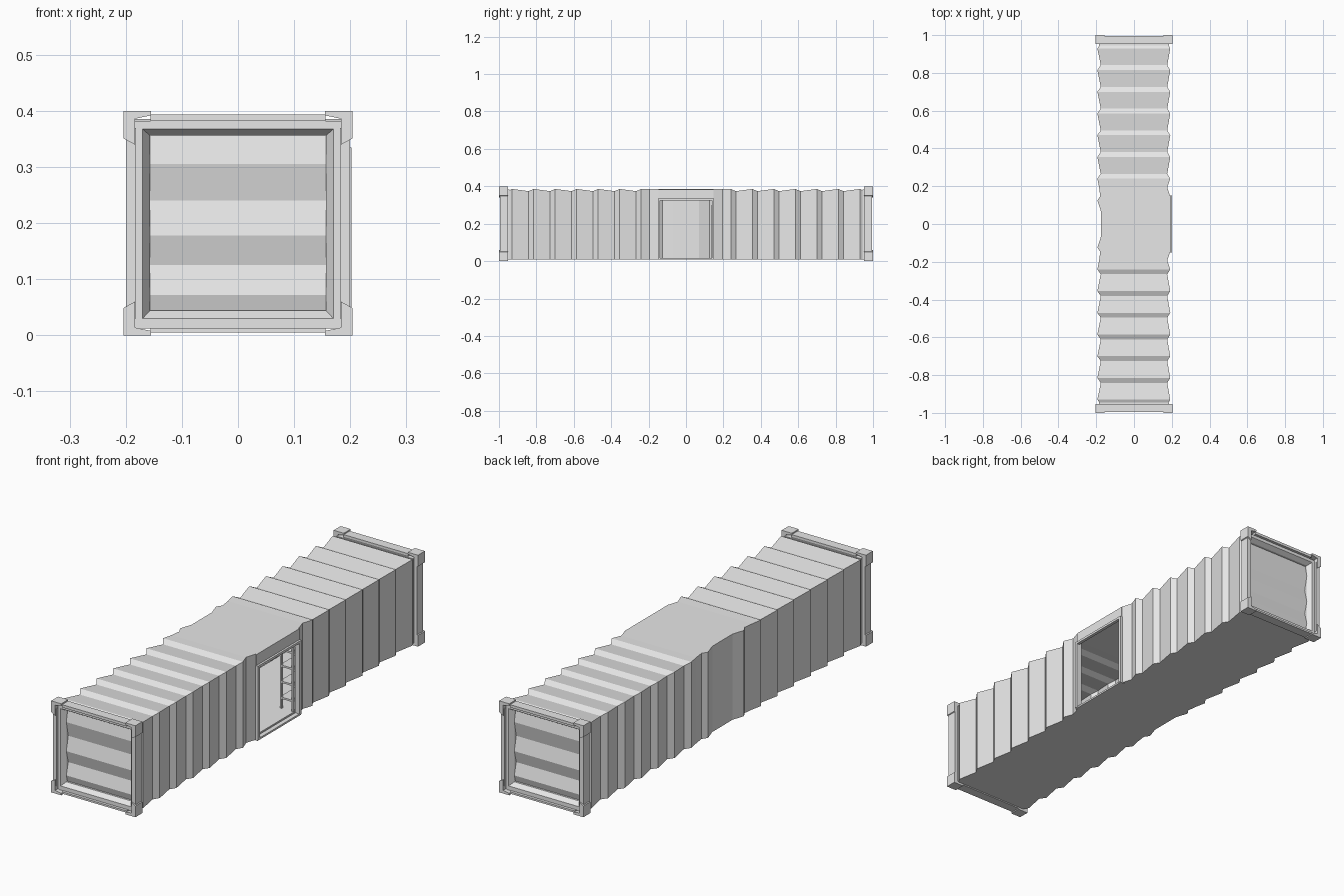
import bpy
import bmesh

if "Cube" in bpy.data.objects:
    bpy.data.objects.remove(bpy.data.objects["Cube"])

grey = bpy.data.materials.new("light_grey")
grey.diffuse_color = (0.8, 0.8, 0.8, 1)
grey.use_nodes = True
grey.node_tree.nodes["Principled BSDF"].inputs["Base Color"].default_value = grey.diffuse_color


def make(name, verts, faces, fix=True):
    me = bpy.data.meshes.new(name)
    me.from_pydata(verts, [], faces)
    me.materials.append(grey)
    if fix:
        bm = bmesh.new()
        bm.from_mesh(me)
        bmesh.ops.recalc_face_normals(bm, faces=bm.faces)
        bm.to_mesh(me)
        bm.free()
    ob = bpy.data.objects.new(name, me)
    bpy.context.collection.objects.link(ob)
    return ob


def box(name, x0, x1, y0, y1, z0, z1):
    v = [(x, y, z) for x in (x0, x1) for y in (y0, y1) for z in (z0, z1)]
    f = [(0, 1, 3, 2), (4, 6, 7, 5), (0, 4, 5, 1), (2, 3, 7, 6), (0, 2, 6, 4), (1, 5, 7, 3)]
    return make(name, v, f)


def prism(name, outline, y0, y1):
    n = len(outline)
    v = [(x, y, z) for y in (y0, y1) for x, z in outline]
    f = [tuple(range(n)), tuple(range(n, 2 * n))]
    f += [(i, (i + 1) % n, n + (i + 1) % n, n + i) for i in range(n)]
    return make(name, v, f)


# Corrugated body: sawtooth heights (0 valley, 1 ridge) along half the length, mirrored
DOOR = 0.148
half = [(0.07, 0), (0.125, 1), (DOOR, 0.15), (0.195, 0.5)]
for i in range(7):
    ridge = 0.24 + 0.115 * i
    half += [(ridge, 1), (ridge + 0.026, 0)]
half.append((0.965, 0.15))
stations = [(-y, d) for y, d in reversed(half)] + half

verts, faces = [], []
for y, d in stations:
    roof = 0.9 if abs(y) < 0.22 else d
    right = 0.9 if abs(y) < DOOR + 0.001 else (0 if abs(y) < 0.2 else d)
    left_x, right_x, top = -0.176 - 0.018 * d, 0.176 + 0.016 * right, 0.374 + 0.012 * roof
    verts += [(left_x, y, 0.01), (left_x, y, top), (right_x, y, top), (right_x, y, 0.01)]
for s in range(len(stations) - 1):
    a, b = 4 * s, 4 * s + 4
    mid = (stations[s][0] + stations[s + 1][0]) / 2
    for k in range(4):
        if k == 2 and abs(mid) < DOOR:
            continue  # doorway left open
        j = (k + 1) % 4
        faces.append((a + k, b + k, b + j, a + j))
make("corrugated_body", verts, faces)
box("floor", -0.174, 0.174, -0.96, 0.96, 0.012, 0.018)

# Doorway surround
box("door_lintel", 0.183, 0.193, -DOOR, DOOR, 0.33, 0.383)
box("door_head_trim", 0.188, 0.202, -0.15, 0.15, 0.325, 0.335)
for s in (-1, 1):
    box("door_jamb", 0.178, 0.202, *sorted((s * 0.138, s * 0.15)), 0.012, 0.335)
box("door_sill", 0.18, 0.2, -0.15, 0.15, 0.008, 0.016)


def rect(hw, z0, z1, y):
    return [(-hw, y, z0), (hw, y, z0), (hw, y, z1), (-hw, y, z1)]


def end_assembly(s):
    # Stepped frame round the end panel
    loops = [rect(0.185, 0.012, 0.382, s * 0.945), rect(0.185, 0.012, 0.382, s * 0.982),
             rect(0.17, 0.03, 0.368, s * 0.982), rect(0.157, 0.044, 0.356, s * 0.962),
             rect(0.157, 0.044, 0.356, s * 0.945)]
    v = [p for loop in loops for p in loop]
    f = [(4 * r + k, 4 * r + (k + 1) % 4, 4 * r + 4 + (k + 1) % 4, 4 * r + 4 + k)
         for r in range(4) for k in range(4)]
    f += [(16 + k, 16 + (k + 1) % 4, (k + 1) % 4, k) for k in range(4)]
    make("end_frame", v, f)

    # End panel with horizontal waves
    wave = [(0.04, 0.3), (0.072, 1), (0.125, 0), (0.178, 1), (0.24, 0), (0.305, 1), (0.36, 0.2)]
    v = [(x, s * (0.948 + 0.014 * d), z) for z, d in wave for x in (-0.16, 0.16)]
    f = [(2 * i, 2 * i + 1, 2 * i + 3, 2 * i + 2) for i in range(len(wave) - 1)]
    if s > 0:
        f = [q[::-1] for q in f]
    make("end_panel", v, f, fix=False)

    # Rails, corner posts and L-shaped corner castings
    near, far = sorted((s * 0.952, s * 0.994))
    box("top_rail", -0.156, 0.156, near, far, 0.382, 0.394)
    box("bottom_rail", -0.156, 0.156, near, far, 0.005, 0.013)
    casting = [(0.155, 0), (0.204, 0), (0.204, 0.049), (0.184, 0.06), (0.184, 0.014), (0.155, 0.008)]
    for side in (-1, 1):
        box("corner_post", *sorted((side * 0.182, side * 0.2)), near, far, 0.03, 0.37)
        for flip in (False, True):
            shape = [(side * x, 0.4 - z if flip else z) for x, z in casting]
            prism("corner_casting", shape, *sorted((s * 0.952, s * 1.0)))


for s in (-1, 1):
    end_assembly(s)

# Shelving inside, beside the doorway
for z in (0.06, 0.13, 0.2, 0.27):
    box("rack_shelf", 0.108, 0.172, 0.136, 0.62, z, z + 0.008)
for y in (0.136, 0.375, 0.612):
    for x in (0.108, 0.164):
        box("rack_post", x, x + 0.008, y, y + 0.008, 0.018, 0.3)
for i in range(5):
    x = -0.17 + 0.016 * i
    box("wall_shelf_slat", x, x + 0.009, 0.14, 0.62, 0.2, 0.206)
for y in (0.15, 0.38, 0.6):
    box("wall_shelf_bracket", -0.174, -0.095, y, y + 0.008, 0.188, 0.2)
